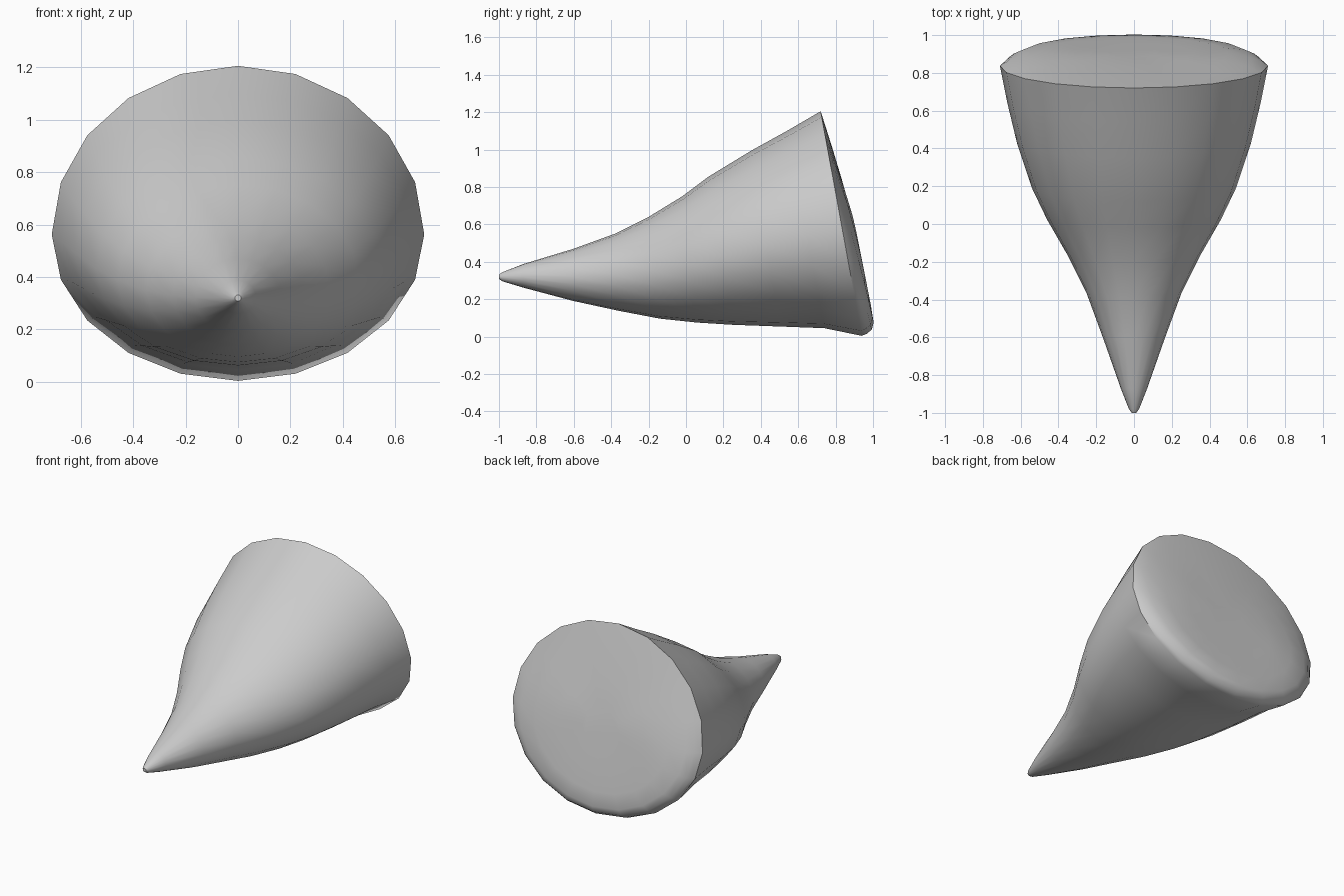
import bpy, bmesh
from math import sin, cos, pi

if "Cube" in bpy.data.objects:
    bpy.data.objects.remove(bpy.data.objects["Cube"])

SIDES = 20
# stations along the body: top y, top z, bottom y, bottom z, half width
STATIONS = [
    (-1.00, .332, -1.00, .308, .012),
    (-.98, .345, -.98, .295, .027),
    (-.87, .388, -.87, .262, .07),
    (-.60, .47, -.60, .19, .165),
    (-.38, .55, -.36, .138, .25),
    (-.20, .64, -.14, .096, .35),
    (-.02, .75, .06, .075, .46),
    (.12, .855, .25, .063, .54),
    (.35, .995, .50, .054, .62),
    (.54, 1.10, .74, .045, .672),
    (.72, 1.205, .94, .004, .71),
]

bm = bmesh.new()


def station_ring(yt, zt, yb, zb, w):
    """Tilted oval whose widest point sits a little below the middle."""
    zs = zb + .465 * (zt - zb)
    pts = []
    for i in range(SIDES):
        t = 2 * pi * i / SIDES
        c = cos(t)
        z = zs + c * ((zt - zs) if c > 0 else (zs - zb))
        y = yb + (yt - yb) * (z - zb) / (zt - zb)
        pts.append((w * sin(t), y, z))
    return pts


def cap_ring(rim, s):
    """Rim shrunk by s and bulged backwards, rounder at the bottom edge."""
    zc = .56
    yc = .94 - .22 * (zc - .004) / 1.201
    pts = []
    for i, (x, y, z) in enumerate(rim):
        low = (1 - cos(2 * pi * i / SIDES)) / 2
        power = 1.3 + 20 * low ** 2
        # the low-side extra fades to nothing at the centre
        bulge = (.07 + .012 * low * s) * (1 - s ** power)
        pts.append((x * s, yc + (y - yc) * s + bulge, zc + (z - zc) * s))
    return pts


# tapered body, then the bulged end cap
rings = [station_ring(*s) for s in STATIONS]
rim = rings[-1]
rings += [cap_ring(rim, s) for s in (.98, .94, .87, .7, .45, .2)]
rows = [[bm.verts.new(p) for p in r] for r in rings]
for a, b in zip(rows, rows[1:]):
    for i in range(SIDES):
        j = (i + 1) % SIDES
        bm.faces.new((a[i], a[j], b[j], b[i]))
bm.faces.new(rows[0])
bm.faces.new(rows[-1])
bmesh.ops.recalc_face_normals(bm, faces=bm.faces)

mesh = bpy.data.meshes.new("curved_cone")
bm.to_mesh(mesh)
bm.free()
cone = bpy.data.objects.new("curved_cone", mesh)
bpy.context.collection.objects.link(cone)

# smooth sides, crisp rim
bpy.context.view_layer.objects.active = cone
cone.select_set(True)
bpy.ops.object.shade_smooth_by_angle(angle=.85)
